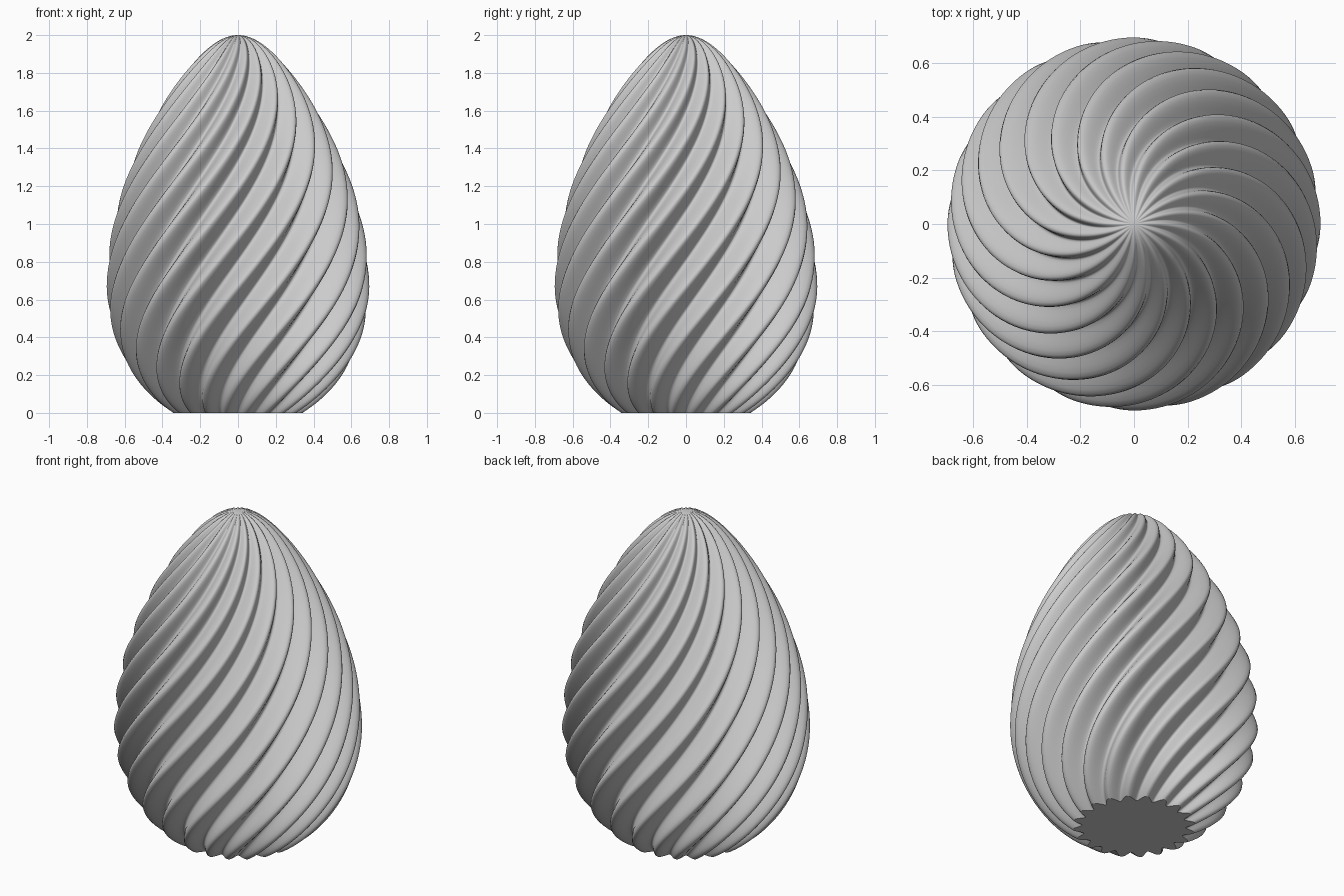
import bpy
import bmesh
from math import sin, cos, asin, pi, sqrt

cube = bpy.data.objects.get("Cube")
if cube:
    bpy.data.objects.remove(cube, do_unlink=True)

RIBS = 20           # spiral ribs around the egg
STEPS = 14          # segments per rib
ROWS = 100          # rings from base to tip
TWIST = 1.2         # radians per unit of height
WIDEST = 0.67       # height of the widest ring
RADIUS = 0.695
UPPER = 2 - WIDEST  # half height above the widest ring
LOWER = 0.772       # half height of the truncated lower ellipse
DEPTH = 0.16        # groove depth as a share of the radius


def egg_radius(z):
    """Crest radius: pointed ellipse above, cut ellipse below."""
    if z > WIDEST:
        t = (z - WIDEST) / UPPER
        return RADIUS * sqrt(max(0, 1 - t * t)) * (1 - 0.32 * t * t)
    s = (WIDEST - z) / LOWER
    return RADIUS * sqrt(1 - s * s)


def rib(angle):
    """Rounded crest with a slightly narrower groove."""
    wave = (1 + cos(RIBS * angle)) / 2
    return 1 - DEPTH + DEPTH * wave ** 0.85


def height(row):
    """Rings crowd together toward the tip."""
    low = -asin(WIDEST / LOWER)
    a = low + (pi / 2 - low) * row / ROWS
    return WIDEST + sin(a) * (UPPER if a > 0 else LOWER)


# Twisted fluted shell
bm = bmesh.new()
count = RIBS * STEPS
rings = []
for row in range(ROWS):
    z = max(0, height(row))
    r = egg_radius(z)
    turn = TWIST * (z - WIDEST)
    ring = []
    for i in range(count):
        a = 2 * pi * i / count
        d = r * rib(a)
        ring.append(bm.verts.new((d * cos(a + turn), d * sin(a + turn), z)))
    rings.append(ring)

for low, high in zip(rings, rings[1:]):
    for i in range(count):
        j = (i + 1) % count
        bm.faces.new((low[i], low[j], high[j], high[i]))

# Tip
tip = bm.verts.new((0, 0, 2))
for i in range(count):
    bm.faces.new((rings[-1][i], rings[-1][(i + 1) % count], tip))
for face in bm.faces:
    face.smooth = True

# Flat star-shaped base
base = bm.faces.new(list(reversed(rings[0])))
base.smooth = False
for edge in base.edges:
    edge.smooth = False

mesh = bpy.data.meshes.new("fluted_egg")
bm.to_mesh(mesh)
bm.free()
egg = bpy.data.objects.new("fluted_egg", mesh)
bpy.context.collection.objects.link(egg)

# Plain grey
grey = bpy.data.materials.new("light_grey")
grey.use_nodes = True
colour = (0.6, 0.6, 0.6, 1)
grey.diffuse_color = colour
grey.node_tree.nodes["Principled BSDF"].inputs["Base Color"].default_value = colour
mesh.materials.append(grey)
